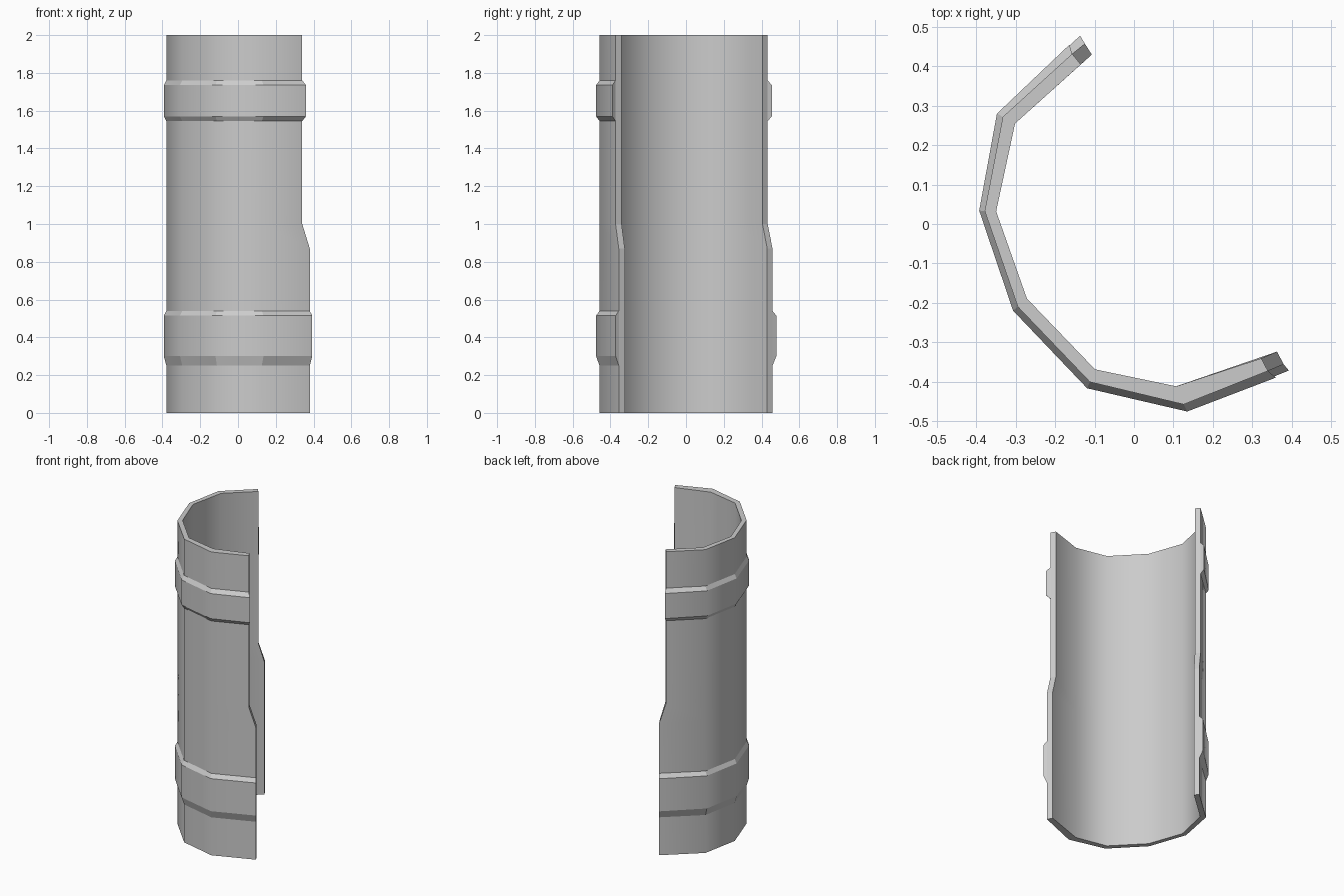
import bpy, bmesh

if "Cube" in bpy.data.objects:
    bpy.data.objects.remove(bpy.data.objects["Cube"])

# Curved wall plan (x, y): the middle bends never change with height
INNER = [(-.302, .255), (-.350, .032), (-.272, -.189), (-.099, -.369), (.107, -.412)]
OUTER = [(-.333, .272), (-.379, .033), (-.295, -.210), (-.112, -.401), (.126, -.458)]
BAND = [(-.348, .280), (-.393, .034), (-.307, -.220), (-.119, -.417), (.135, -.476)]


def plan(mid, first, last):
    return [first] + mid + [last]


# Lower half reaches further round than the upper half
IN_LOW = plan(INNER, (-.107, .430), (.363, -.324))
IN_HIGH = plan(INNER, (-.135, .405), (.323, -.341))
OUT_LOW = plan(OUTER, (-.125, .458), (.380, -.356))
OUT_HIGH = plan(OUTER, (-.157, .432), (.340, -.373))
BAND_LOW = plan(BAND, (-.137, .478), (.393, -.372))
BAND_HIGH = plan(BAND, (-.164, .455), (.360, -.390))


def loft(name, rails, smooth_sides):
    """rails: list of (plan points, z) going round the cross-section."""
    bm = bmesh.new()
    n, cols = len(rails), len(rails[0][0])
    grid = [[bm.verts.new((*pts[c], z)) for pts, z in rails] for c in range(cols)]
    for a, b in zip(grid, grid[1:]):
        for i in range(n):
            j = (i + 1) % n
            f = bm.faces.new((a[i], a[j], b[j], b[i]))
            f.smooth = i in smooth_sides
    for ring in (grid[0], grid[-1]):
        for i in range(n // 2 - 1):
            bm.faces.new((ring[i], ring[i + 1], ring[n - 2 - i], ring[n - 1 - i]))
    bmesh.ops.recalc_face_normals(bm, faces=bm.faces)
    me = bpy.data.meshes.new(name)
    bm.to_mesh(me)
    bm.free()
    ob = bpy.data.objects.new(name, me)
    bpy.context.collection.objects.link(ob)
    return ob


# Main curved wall with stepped side edges
loft("curved_wall",
     [(IN_LOW, 0), (IN_LOW, .87), (IN_HIGH, 1.0), (IN_HIGH, 2),
      (OUT_HIGH, 2), (OUT_HIGH, 1.0), (OUT_LOW, .87), (OUT_LOW, 0)],
     {0, 1, 2, 4, 5, 6})

# Raised chamfered bands
for name, base, outer, z in (
        ("lower_band", OUT_LOW, BAND_LOW, (.25, .30, .515, .54)),
        ("upper_band", OUT_HIGH, BAND_HIGH, (1.545, 1.57, 1.735, 1.76))):
    loft(name, [(base, z[0]), (outer, z[1]), (outer, z[2]), (base, z[3])], {1})
